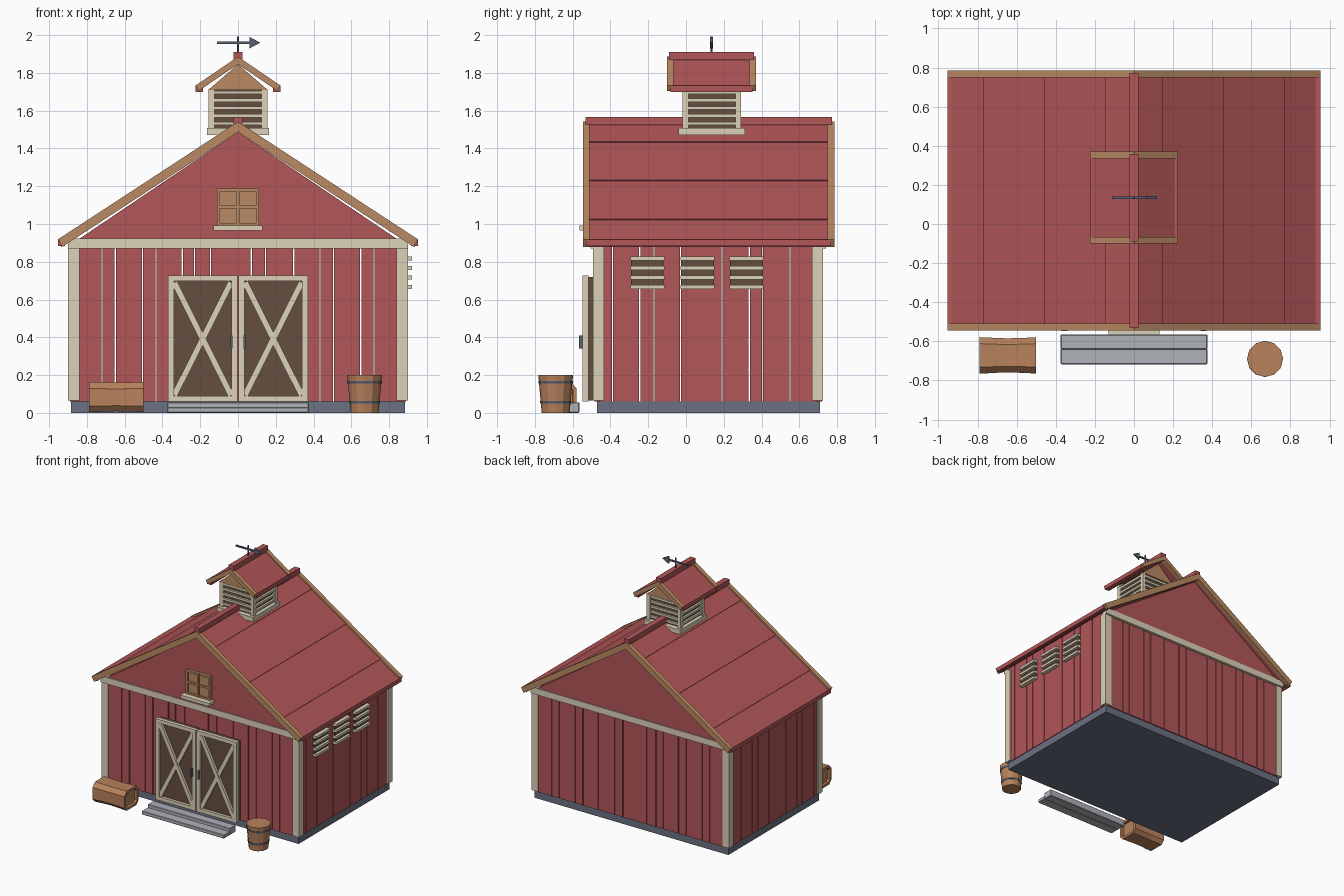
import bpy, bmesh, math
from mathutils import Matrix, Vector

if "Cube" in bpy.data.objects:
    bpy.data.objects.remove(bpy.data.objects["Cube"])


def mat(name, r, g, b):
    lin = [((c / 255 + 0.055) / 1.055) ** 2.4 for c in (r, g, b)]
    m = bpy.data.materials.new(name)
    m.diffuse_color = (*lin, 1)
    m.use_nodes = True
    m.node_tree.nodes["Principled BSDF"].inputs["Base Color"].default_value = m.diffuse_color
    return m


RED = mat("barn red", 178, 86, 88)
CREAM = mat("cream trim", 221, 210, 184)
BROWN = mat("dark brown", 101, 79, 64)
TAN = mat("tan wood", 186, 138, 99)
STONE = mat("foundation slate", 106, 113, 130)
STEEL = mat("dark steel", 88, 96, 112)
STEP = mat("step grey", 175, 178, 184)
WOOD = mat("warm wood", 184, 130, 92)


def finish(bm, name, m):
    bmesh.ops.recalc_face_normals(bm, faces=bm.faces[:])
    me = bpy.data.meshes.new(name)
    bm.to_mesh(me)
    bm.free()
    me.materials.append(m)
    ob = bpy.data.objects.new(name, me)
    bpy.context.collection.objects.link(ob)
    return ob


def box(name, m, x0, x1, y0, y1, z0, z1, rot=0, axis='Y', bevel=0):
    bm = bmesh.new()
    bmesh.ops.create_cube(bm, size=1)
    c = Vector(((x0 + x1) / 2, (y0 + y1) / 2, (z0 + z1) / 2))
    mx = Matrix.Translation(c) @ Matrix.Rotation(rot, 4, axis) @ Matrix.Diagonal((x1 - x0, y1 - y0, z1 - z0, 1))
    bmesh.ops.transform(bm, matrix=mx, verts=bm.verts[:])
    if bevel:
        bmesh.ops.bevel(bm, geom=bm.edges[:], offset=bevel, segments=1, affect='EDGES')
    return finish(bm, name, m)


def prism(name, m, pts, y0, y1):
    """Extrude an x-z profile along y."""
    bm = bmesh.new()
    f = bm.faces.new([bm.verts.new((x, y0, z)) for x, z in pts])
    g = bmesh.ops.extrude_face_region(bm, geom=[f])
    bmesh.ops.translate(bm, vec=(0, y1 - y0, 0), verts=[v for v in g['geom'] if isinstance(v, bmesh.types.BMVert)])
    return finish(bm, name, m)


def frustum(name, m, x, y, z0, z1, r0, r1, n=12):
    bm = bmesh.new()
    bmesh.ops.create_cone(bm, cap_ends=True, segments=n, radius1=r0, radius2=r1, depth=z1 - z0,
                          matrix=Matrix.Translation((x, y, (z0 + z1) / 2)))
    return finish(bm, name, m)


def chevron(name, m, y0, y1, apex, w, slope, t):
    n = t * 0.42
    pts = [(0, apex), (w, apex - slope * w), (w - n, apex - t - slope * (w - n)), (0, apex - t)]
    prism(name, m, pts + [(-x, z) for x, z in pts[2:0:-1]], y0, y1)


def gable_roof(name, y0, y1, apex, w, slope, t, lap):
    """Roof slab, rake boards, eave trim and ridge cap; w is the full half width."""
    chevron(name + "_roof", RED, y0 + .03, y1 - .03, apex - lap, w - .004, slope, t - lap - .002)
    chevron(name + "_rake_front", TAN, y0, y0 + .035, apex, w, slope, t)
    chevron(name + "_rake_back", TAN, y1 - .035, y1, apex, w, slope, t)
    ze = apex - slope * w
    for s in (-1, 1):
        x = sorted((s * (w - .038), s * w))
        box(name + "_eave", RED, *x, y0 + .018, y1 - .018, ze - .036, ze - .001)
    box(name + "_ridge_cap", RED, -.023, .023, y0 + .012, y1 - .012, apex - .018, apex + .025)


# foundation, and hollow walls of planks with narrow gaps
box("foundation", STONE, -.883, .883, -.472, .71, 0, .06)
G = .003
xs = [-.86, -.72, -.65, -.505, -.435, -.295, -.23, -.145, .07, .145, .295, .435, .505, .65, .72, .86]
for a, b in zip(xs, xs[1:]):
    box("front_plank", RED, a + G, b - G, -.484, -.45, .06, .89)
    box("back_plank", RED, a + G, b - G, .685, .719, .06, .89)
ys = [-.46, -.39, -.245, -.17, -.03, .19, .335, .405, .55, .695]
for a, b in zip(ys, ys[1:]):
    for s in (-1, 1):
        x = sorted((s * .855, s * .889))
        box("side_plank", RED, *x, a + G, b - G, .06, .905)

# corner posts, gable beams, gables
for x in (-.9, .84):
    for y in (-.493, .666):
        box("corner_post", CREAM, x, x + .06, y, y + .06, .065, .88)
for y in (-.505, .69):
    box("gable_beam", CREAM, -.9, .9, y, y + .05, .87, .922)
prism("gables", RED, [(-.85, .915), (.85, .915), (0, 1.488)], -.497, .733)

# main roof with overlapping courses, each wedge raised at its lower end
S = .654
gable_roof("main", -.545, .785, 1.542, .953, S, .055, .018)
for z0, z1 in ((1.43, 1.52), (1.225, 1.432), (1.02, 1.227)):
    for s in (-1, 1):
        p = [((1.522 - z1) / S, z1), ((1.522 - z0) / S, z0)]
        p += [(p[1][0] + .005, z0 + .0075), (p[0][0] + .001, z1 + .0015)]
        prism("roof_course", RED, [(s * x, z) for x, z in p], -.511, .751)

# double doors with cross braces
for s in (-1, 1):
    c = s * .187
    box("door_panel", BROWN, c - .175, c + .175, -.522, -.465, .065, .72)
    for e in (-1, 1):
        box("door_stile", CREAM, c + e * .168 - .016, c + e * .168 + .016, -.547, -.515, .06, .727)
    for z in (.06, .697):
        box("door_rail", CREAM, c - .155, c + .155, -.545, -.515, z, z + .03)
    L, ang = .67, math.atan2(.605, .304)
    for e in (-1, 1):
        y = -.541 - .003 * e
        box("door_brace", CREAM, c - L / 2, c + L / 2, y, y + .025, .376, .408, e * ang)
    box("door_handle", STEEL, s * .034 - .006, s * .034 + .006, -.566, -.545, .34, .41)

# gable window
box("window_pane", TAN, -.1, .1, -.512, -.48, 1.0, 1.18)
for x in (-.11, -.008, .094):
    box("window_upright", TAN, x, x + .016, -.524, -.48, .99, 1.19)
for z in (.99, 1.082, 1.172):
    box("window_bar", TAN, -.11, .11, -.521, -.48, z, z + .016)
box("window_sill", CREAM, -.13, .13, -.565, -.48, .965, .992)

# side vents on the right wall
for y in (-.295, -.03, .23):
    box("vent_back", BROWN, .85, .9, y + .003, y + .177, .66, .825)
    for i in range(4):
        z = .667 + i * .05
        box("vent_slat", CREAM, .88, .921, y, y + .18, z - .01, z + .01)

# cupola
CY = .135
box("cupola_base", CREAM, -.165, .165, CY - .175, CY + .177, 1.47, 1.508)
box("cupola_core", BROWN, -.135, .135, CY - .135, CY + .135, 1.472, 1.71)
for x in (-.155, .125):
    for y in (CY - .153, CY + .126):
        box("cupola_post", CREAM, x, x + .03, y, y + .03, 1.5, 1.715)
for i in range(5):
    z = 1.532 + i * .041
    for s in (-1, 1):
        d = s * .139
        box("cupola_slat", CREAM, -.127, .127, CY + d - .012, CY + d + .012, z - .009, z + .009)
        box("cupola_slat", CREAM, d - .012, d + .012, CY - .127, CY + .127, z - .009, z + .009)
prism("cupola_gable", TAN, [(-.157, 1.71), (.157, 1.71), (0, 1.846)], CY - .157, CY + .157)
gable_roof("cupola", CY - .236, CY + .236, 1.886, .224, .68, .04, .012)

# weathervane
frustum("vane_pole", STEEL, 0, CY, 1.89, 1.992, .006, .006, 8)
box("vane_bar", STEEL, -.112, .07, CY - .006, CY + .006, 1.954, 1.966)
prism("vane_head", STEEL, [(.062, 1.93), (.118, 1.96), (.062, 1.99)], CY - .007, CY + .007)

# front steps
box("upper_step", STEP, -.375, .375, -.641, -.565, 0, .056, bevel=.004)
box("lower_step", STEP, -.375, .375, -.718, -.639, 0, .03, bevel=.004)

# barrel with hoops
BX, BY = .67, -.69
frustum("barrel", WOOD, BX, BY, 0, .2, .074, .092)
for z in (.05, .155):
    r = .074 + .09 * z
    frustum("barrel_hoop", STEEL, BX, BY, z, z + .014, r + .003, r + .0045)

# bale: chamfered block with wavy sides and recessed ends
bm = bmesh.new()
H = [(.093, .035), (.093, .13), (.06, .165), (-.06, .165), (-.093, .13), (-.093, .035), (-.065, .004), (.065, .004)]
N = 6
rings = []
for i in range(N + 1):
    k = (1.0, .98, .95, .94, .95, .97, 1.0)[i]
    rings.append([bm.verts.new((-.79 + .29 * i / N, -.672 + y * k, .085 + (z - .085) * k)) for y, z in H])
for a, b in zip(rings, rings[1:]):
    for j in range(8):
        bm.faces.new((a[j], a[(j + 1) % 8], b[(j + 1) % 8], b[j]))
ends = [bm.faces.new(rings[0]), bm.faces.new(rings[-1])]
bmesh.ops.recalc_face_normals(bm, faces=bm.faces[:])
bmesh.ops.inset_individual(bm, faces=ends, thickness=.022, depth=0)
bmesh.ops.inset_individual(bm, faces=ends, thickness=.002, depth=-.02)
finish(bm, "bale", WOOD)
